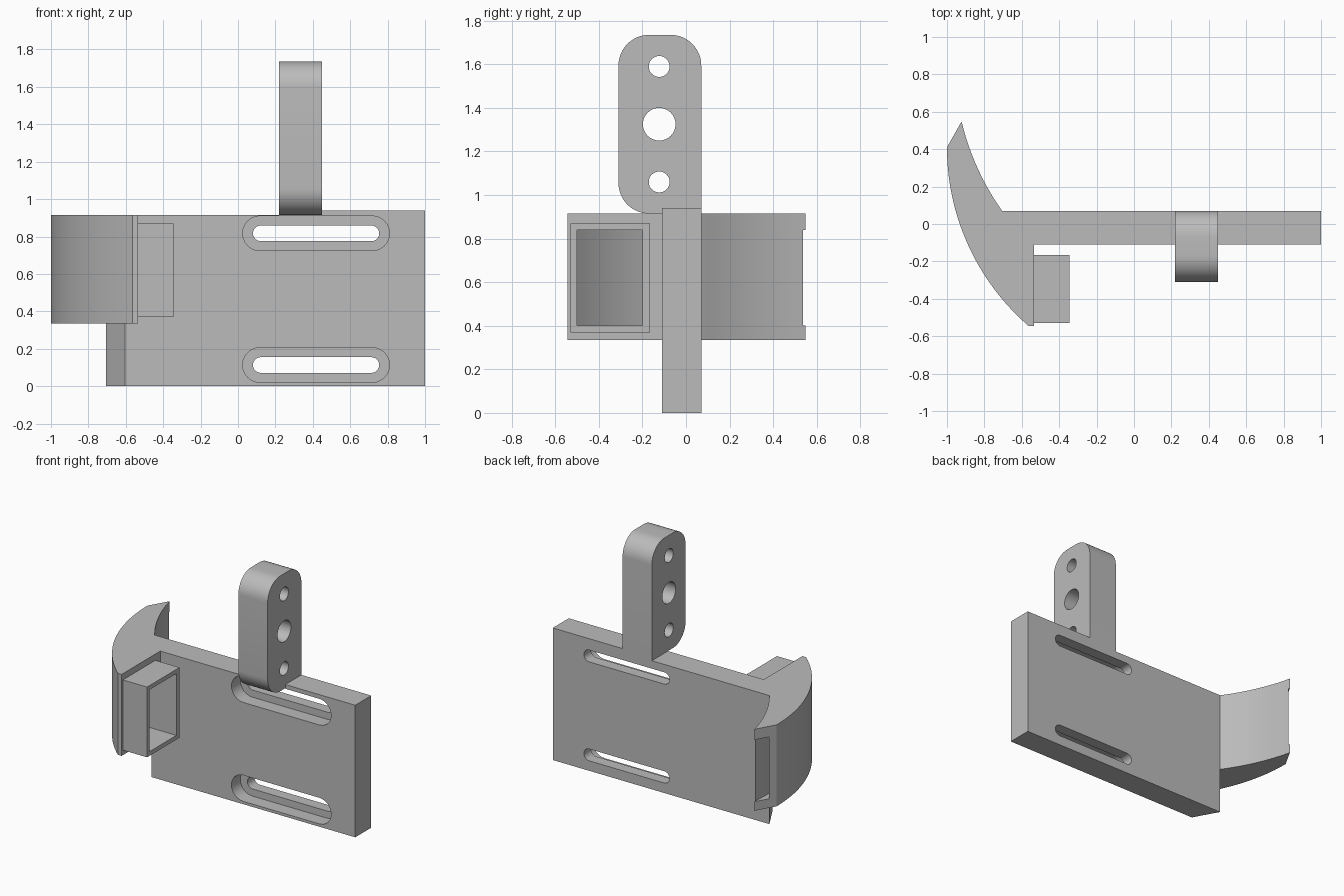
import bpy, bmesh, math
from mathutils import Vector

cube = bpy.data.objects.get("Cube")
if cube:
    bpy.data.objects.remove(cube, do_unlink=True)

grey = bpy.data.materials.new("plain grey")
grey.use_nodes = True
grey.diffuse_color = (0.5, 0.5, 0.5, 1)
grey.node_tree.nodes["Principled BSDF"].inputs["Base Color"].default_value = (0.5, 0.5, 0.5, 1)


def prism(name, outline, lo, hi, axis):
    """Extrude a 2D outline from lo to hi along the given axis."""
    place = {"x": lambda a, b, h: (h, a, b),
             "y": lambda a, b, h: (a, h, b),
             "z": lambda a, b, h: (a, b, h)}[axis]
    bm = bmesh.new()
    rings = [[bm.verts.new(place(a, b, h)) for a, b in outline] for h in (lo, hi)]
    bm.faces.new(rings[0])
    bm.faces.new(rings[1])
    n = len(outline)
    for i in range(n):
        j = (i + 1) % n
        bm.faces.new((rings[0][i], rings[0][j], rings[1][j], rings[1][i]))
    bmesh.ops.recalc_face_normals(bm, faces=bm.faces)
    mesh = bpy.data.meshes.new(name)
    bm.to_mesh(mesh)
    bm.free()
    mesh.materials.append(grey)
    obj = bpy.data.objects.new(name, mesh)
    bpy.context.collection.objects.link(obj)
    return obj


def cut(obj, cutters):
    """Subtract the cutters and remove them."""
    for c in cutters:
        c.hide_render = True
        mod = obj.modifiers.new("cut", "BOOLEAN")
        mod.operation, mod.solver, mod.object = "DIFFERENCE", "EXACT", c
    deps = bpy.context.evaluated_depsgraph_get()
    mesh = bpy.data.meshes.new_from_object(obj.evaluated_get(deps))
    obj.modifiers.clear()
    obj.data = mesh
    for c in cutters:
        bpy.data.objects.remove(c, do_unlink=True)


def arc(cx, cy, r, start, end, n=12):
    steps = [math.radians(start + (end - start) * i / n) for i in range(n + 1)]
    return [(cx + r * math.cos(t), cy + r * math.sin(t)) for t in steps]


def rect(a0, a1, b0, b1):
    return [(a0, b0), (a1, b0), (a1, b1), (a0, b1)]


def capsule(a0, a1, b0, b1):
    r, mid = (b1 - b0) / 2, (b0 + b1) / 2
    return arc(a1 - r, mid, r, -90, 90) + arc(a0 + r, mid, r, 90, 270)


# Outer sweep of the curved arm, sampled between two y values
CX, CY = 0.264, 0.41


def sweep(r, y0, y1, n=28):
    t0, t1 = (math.asin((y - CY) / r) for y in (y0, y1))
    ts = [t0 + (t1 - t0) * i / n for i in range(n + 1)]
    return [(CX - r * math.cos(t), CY + r * math.sin(t)) for t in ts]


def bowed(p, q, sag, n=14):
    p, q = Vector(p), Vector(q)
    side = Vector((q.y - p.y, p.x - q.x)).normalized() * sag
    pts = [p.lerp(q, i / n) + side * 4 * (i / n) * (1 - i / n) for i in range(n + 1)]
    return [tuple(v) for v in pts]


FRONT, BACK = -0.11, 0.07

# Mounting plate with stepped top and slanted end
plate = prism("mounting_plate",
              [(-0.705, 0), (1, 0), (1, 0.94), (0.45, 0.94), (0.45, 0.915), (-0.705, 0.915)],
              FRONT, BACK, "y")
for v in plate.data.vertices:
    if v.co.x < -0.7 and v.co.y < 0:
        v.co.x = -0.605

# Counterbored slots
cutters = []
for z in (0.113, 0.817):
    cutters.append(prism("recess", capsule(0.025, 0.81, z - 0.093, z + 0.093), -0.3, FRONT + 0.1, "y"))
    cutters.append(prism("slot", capsule(0.08, 0.755, z - 0.042, z + 0.042), -0.4, 0.3, "y"))
cut(plate, cutters)

# Curved arm
arm = prism("curved_arm",
            sweep(1.264, 0.41, -0.545) + [(-0.535, -0.545), (-0.535, FRONT), (-0.605, FRONT)]
            + bowed((-0.705, BACK), (-0.922, 0.548), -0.025),
            0.335, 0.915, "z")

# Rectangular socket on the arm's front end
socket = prism("socket", rect(-0.53, -0.165, 0.37, 0.87), -0.535, -0.345, "x")


# Strap channel running from the socket through to the arm's tip
def channel():
    return prism("channel",
                 sweep(1.238, 0.6, -0.5) + [(-0.2, -0.5), (-0.2, -0.2)] + sweep(1.19, -0.2, 0.6),
                 0.4, 0.84, "z")


cut(arm, [channel()])
cut(socket, [channel()])

# Upright lug with rounded corners and three holes
R = 0.14
lug = prism("upright_lug",
            [(BACK, 0.915)] + arc(BACK - R, 1.735 - R, R, 0, 90)
            + arc(-0.31 + R, 1.735 - R, R, 90, 180) + arc(-0.31 + R, 0.915 + R, R, 180, 270),
            0.22, 0.45, "x")
cut(lug, [prism("hole", arc(-0.123, z, r, 0, 348.75, 31), 0, 0.7, "x")
          for z, r in ((1.06, 0.048), (1.325, 0.075), (1.59, 0.048))])

# Smooth the curved walls, keep edges sharp
bpy.ops.object.select_all(action="DESELECT")
for obj in (plate, arm, socket, lug):
    obj.select_set(True)
bpy.context.view_layer.objects.active = plate
bpy.ops.object.shade_smooth_by_angle(angle=math.radians(25))
